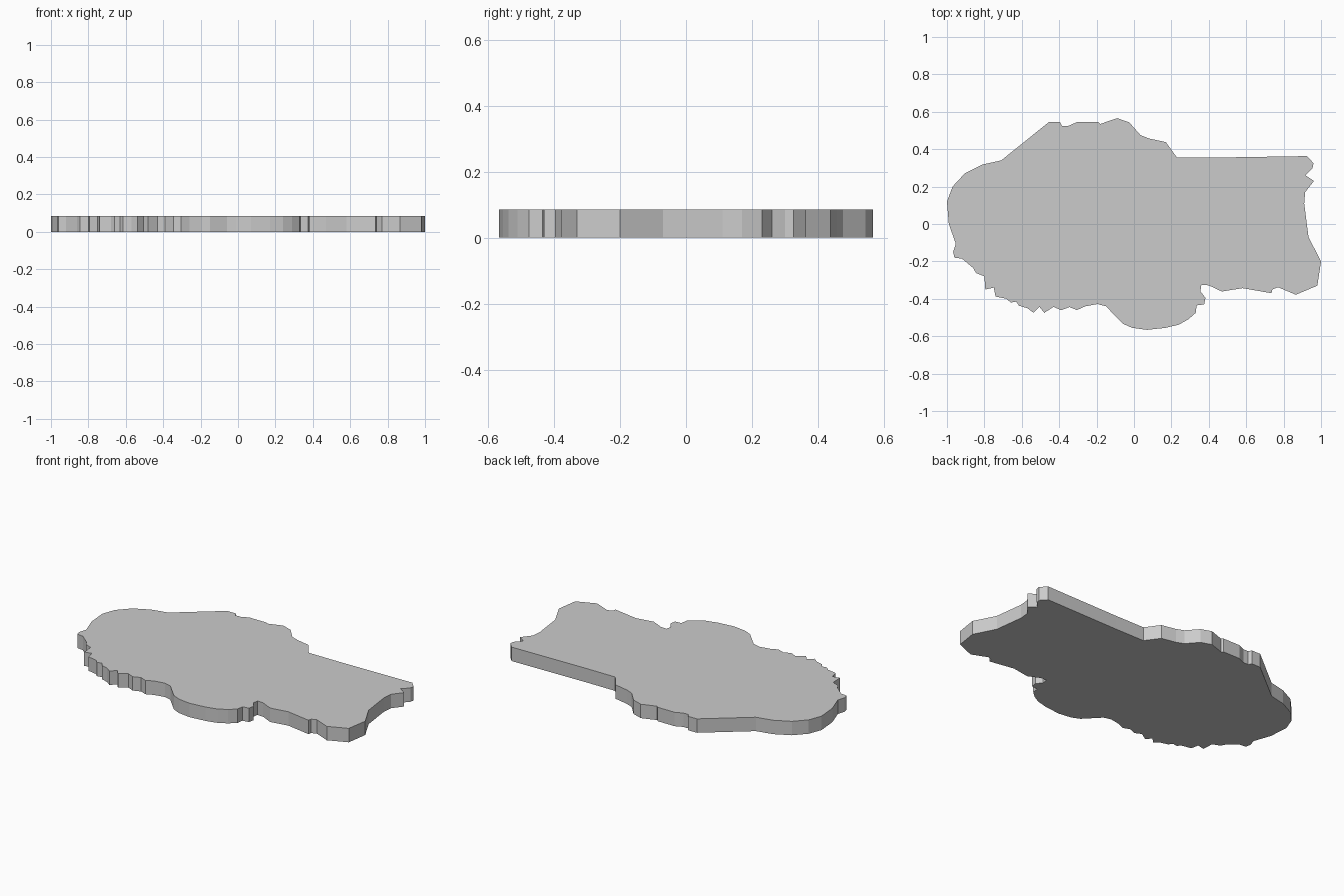
import bpy, bmesh

THICKNESS = 0.085

# Outline of the slab, clockwise from the west end, one coast at a time
north = [(-1, .12), (-.97, .2), (-.905, .27), (-.81, .318), (-.71, .34), (-.455, .545),
         (-.395, .545), (-.385, .525), (-.35, .525), (-.305, .545), (-.19, .545),
         (-.18, .535), (-.09, .566), (-.025, .543), (.035, .475), (.08, .457),
         (.17, .438), (.23, .355), (.43, .355), (.925, .363)]
east = [(.96, .325), (.955, .3), (.917, .26), (.962, .23), (.915, .17), (.91, .11),
        (.933, -.07), (1, -.2), (.98, -.33), (.865, -.378)]
south = [(.77, -.338), (.74, -.35), (.735, -.37), (.58, -.343), (.47, -.361),
         (.4, -.328), (.36, -.325), (.355, -.36), (.382, -.395), (.375, -.43),
         (.335, -.435), (.33, -.475), (.29, -.51), (.24, -.538), (.17, -.555),
         (.07, -.566), (-.01, -.555), (-.06, -.533), (-.15, -.44), (-.195, -.428)]
west = [(-.26, -.44), (-.305, -.46), (-.345, -.444), (-.39, -.461), (-.43, -.443),
        (-.48, -.475), (-.505, -.443), (-.537, -.475), (-.57, -.45), (-.615, -.437),
        (-.63, -.415), (-.66, -.42), (-.68, -.4), (-.74, -.388), (-.75, -.34),
        (-.795, -.35), (-.8, -.28), (-.845, -.262), (-.86, -.235), (-.92, -.185),
        (-.96, -.18), (-.967, -.15), (-.953, -.105), (-.99, 0)]

# Flat slab: fill the outline and extrude it upward
bm = bmesh.new()
face = bm.faces.new([bm.verts.new((x, y, 0)) for x, y in north + east + south + west])
top = bmesh.ops.extrude_face_region(bm, geom=[face], use_keep_orig=True)
top_verts = [g for g in top["geom"] if isinstance(g, bmesh.types.BMVert)]
bmesh.ops.translate(bm, verts=top_verts, vec=(0, 0, THICKNESS))
bmesh.ops.recalc_face_normals(bm, faces=bm.faces)

mesh = bpy.data.meshes.new("region_slab")
bm.to_mesh(mesh)
bm.free()
slab = bpy.data.objects.new("region_slab", mesh)
bpy.context.collection.objects.link(slab)
